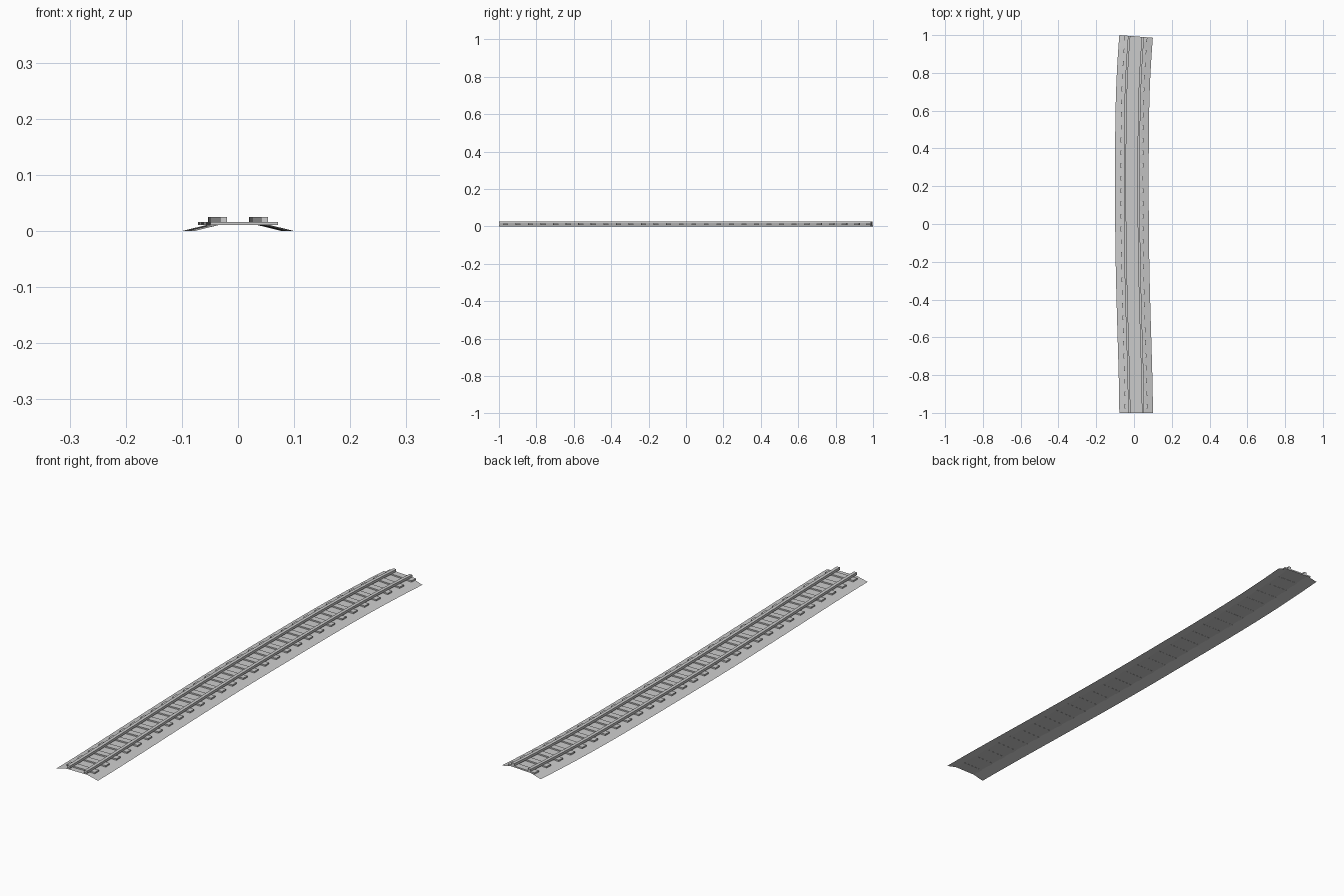
import bpy, bmesh, math
from mathutils import Vector, Matrix
from mathutils.geometry import interpolate_bezier

if "Cube" in bpy.data.objects:
    bpy.data.objects.remove(bpy.data.objects["Cube"])

grey = bpy.data.materials.new("light_grey")
grey.diffuse_color = (0.6, 0.6, 0.6, 1)
grey.use_nodes = True
grey.node_tree.nodes["Principled BSDF"].inputs["Base Color"].default_value = grey.diffuse_color

# gently bending centre line, from the front end to the back end
START, MID, END = Vector((0.011, -1, 0)), Vector((-0.011, 0.1, 0)), Vector((0.011, 0.993, 0))
first = interpolate_bezier(START, Vector((0.011, -0.75, 0)), Vector((-0.011, -0.35, 0)), MID, 17)
second = interpolate_bezier(MID, Vector((-0.011, 0.5, 0)), Vector((-0.013, 0.693, 0)), END, 17)
path = [Vector(p) for p in first + second[1:]]


def tangent(i):
    if i == 0:
        return Vector((0, 1, 0))
    if i == len(path) - 1:
        return Vector((0.08, 1, 0)).normalized()
    return (path[i + 1] - path[i - 1]).normalized()


def frame(point, tan):
    """Local x across the track, local y along it."""
    across = Vector((tan.y, -tan.x, 0))
    m = Matrix.Identity(4)
    for r in range(3):
        m[r][0], m[r][1], m[r][3] = across[r], tan[r], point[r]
    return m


def at_distance(d):
    """Frame at a distance along the centre line."""
    for i in range(len(path) - 1):
        step = (path[i + 1] - path[i]).length
        if d <= step or i == len(path) - 2:
            f = d / step
            return frame(path[i].lerp(path[i + 1], f),
                         tangent(i).lerp(tangent(i + 1), f).normalized())
        d -= step


def finish(name, bm):
    mesh = bpy.data.meshes.new(name)
    bm.to_mesh(mesh)
    bm.free()
    mesh.materials.append(grey)
    obj = bpy.data.objects.new(name, mesh)
    bpy.context.collection.objects.link(obj)
    return obj


def sweep(name, profile, closed):
    """Carry an (across, height) profile along the centre line."""
    bm = bmesh.new()
    rings = []
    for i, p in enumerate(path):
        m = frame(p, tangent(i))
        rings.append([bm.verts.new(m @ Vector((x, 0, z))) for x, z in profile])
    n = len(profile)
    for a, b in zip(rings, rings[1:]):
        for k in range(n if closed else n - 1):
            j = (k + 1) % n
            bm.faces.new((a[k], a[j], b[j], b[k]))
    if closed:
        bm.faces.new(rings[0][::-1])
        bm.faces.new(rings[-1])
        bmesh.ops.recalc_face_normals(bm, faces=bm.faces)
    return finish(name, bm)


# open-bottomed gravel bed with sloping shoulders
sweep("gravel_bed", [(-0.089, 0), (-0.044, 0.011), (0.044, 0.011), (0.089, 0)], False)

# pair of rails
for side, c in (("left", -0.0365), ("right", 0.0365)):
    w = 0.0062
    sweep(side + "_rail", [(c - w, 0.0155), (c + w, 0.0155), (c + w, 0.025), (c - w, 0.025)], True)

# sleepers across the track, evenly spaced
total = sum((b - a).length for a, b in zip(path, path[1:]))
COUNT, FIRST, LAST = 30, 0.035, total - 0.0125
bm = bmesh.new()
for k in range(COUNT):
    d = FIRST + (LAST - FIRST) * k / (COUNT - 1)
    m = at_distance(d) @ Matrix.Translation((0, 0, 0.0133)) @ Matrix.Diagonal((0.12, 0.025, 0.0056, 1))
    bmesh.ops.create_cube(bm, size=1, matrix=m)
finish("sleepers", bm)
